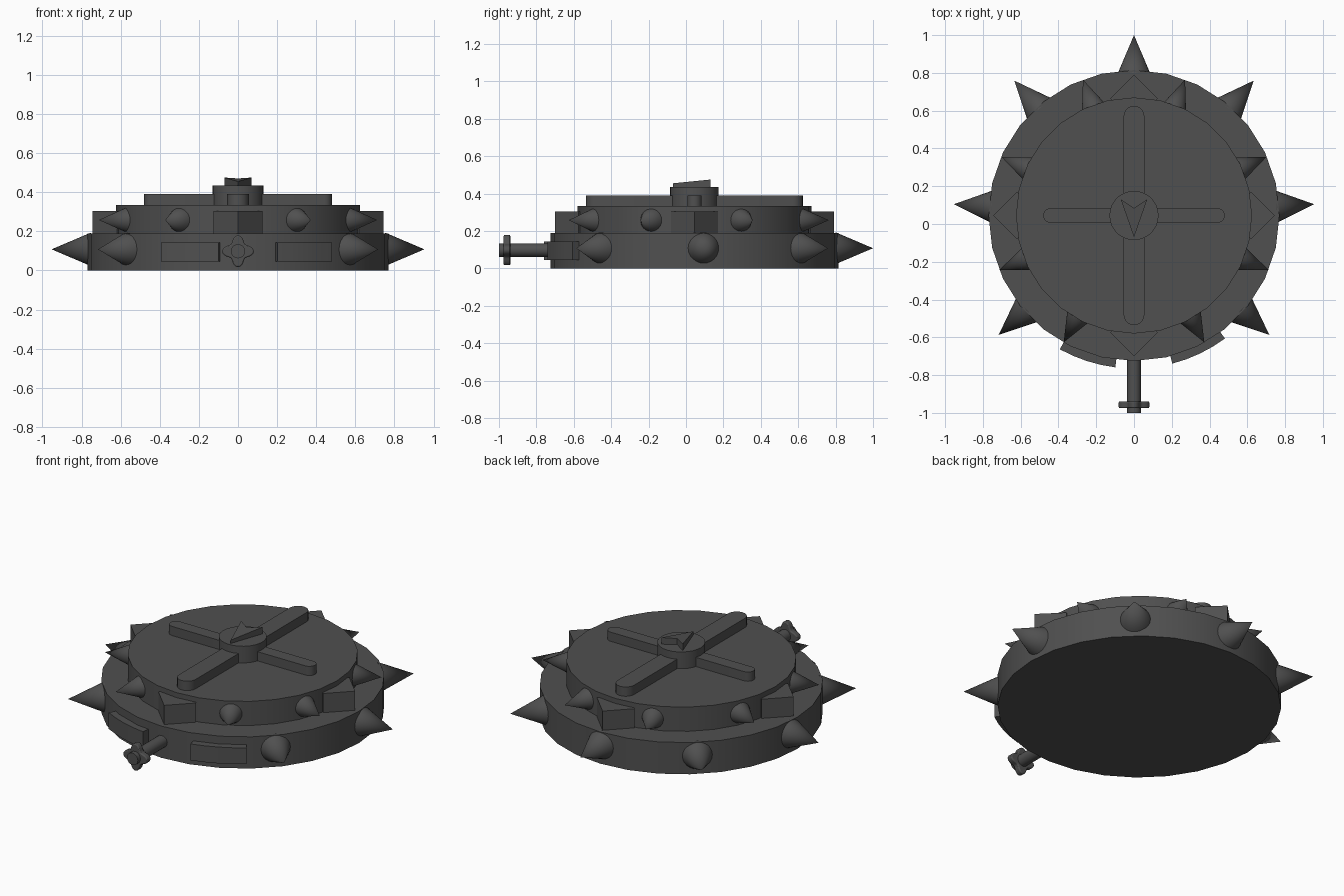
import bpy, bmesh
from math import sin, cos, radians, pi
from mathutils import Matrix, Vector

if "Cube" in bpy.data.objects:
    bpy.data.objects.remove(bpy.data.objects["Cube"])

CY = 0.045  # the discs sit slightly behind the origin
iron = bpy.data.materials.new("dark_iron")
COLOUR = (0.08, 0.08, 0.08, 1)
iron.diffuse_color = COLOUR
iron.use_nodes = True
iron.node_tree.nodes["Principled BSDF"].inputs["Base Color"].default_value = COLOUR
parts = []


def add(name, bm):
    bmesh.ops.recalc_face_normals(bm, faces=bm.faces)
    mesh = bpy.data.meshes.new(name)
    bm.to_mesh(mesh)
    bm.free()
    mesh.materials.append(iron)
    ob = bpy.data.objects.new(name, mesh)
    bpy.context.collection.objects.link(ob)
    parts.append(ob)
    return ob


def cone(name, start, end, r1, r2, sides):
    """Cylinder or cone running from start to end."""
    start, end = Vector(start), Vector(end)
    axis = end - start
    turn = axis.to_track_quat('Z', 'Y').to_matrix().to_4x4()
    bm = bmesh.new()
    bmesh.ops.create_cone(bm, cap_ends=True, segments=sides, radius1=r1, radius2=r2,
                          depth=axis.length,
                          matrix=Matrix.Translation((start + end) / 2) @ turn)
    return add(name, bm)


def prism(name, outline, z0, z1):
    """Upright extrusion of a flat outline; z1 may be a function of y."""
    bm = bmesh.new()
    low = [bm.verts.new((x, y, z0)) for x, y in outline]
    high = [bm.verts.new((x, y, z1(y) if callable(z1) else z1)) for x, y in outline]
    bm.faces.new(low)
    bm.faces.new(high)
    for i in range(len(low)):
        j = (i + 1) % len(low)
        bm.faces.new((low[i], low[j], high[j], high[i]))
    return add(name, bm)


def polar(r, deg, z=None):
    p = (r * cos(radians(deg)), CY + r * sin(radians(deg)))
    return p if z is None else (*p, z)


# Stacked body
cone("lower_disc", (0, CY, 0), (0, CY, 0.19), 0.77, 0.77, 28)
cone("upper_disc", (0, CY, 0.19), (0, CY, 0.335), 0.625, 0.625, 28)
cone("hub", (0, CY, 0.335), (0, CY, 0.435), 0.13, 0.13, 28)

# Spikes around both rims, mirrored left and right
for level, angles, base, tip, radius, z in (
        ("lower", (90, 48.4, 3.6, -41.4), 0.755, 0.955, 0.085, 0.108),
        ("upper", (69.4, 23.9, -22, -61), 0.61, 0.768, 0.065, 0.258)):
    for i, a in enumerate(angles):
        for side, deg in (("left", a), ("right", 180 - a)):
            if a == 90 and side == "right":
                continue
            cone(f"{level}_spike_{side}_{i}", polar(base, deg, z), polar(tip, deg, z),
                 radius, 0, 24)

# Wedge studs at the four quarters
for i in range(4):
    cx, cy = polar(0.62, 90 * i)
    prism(f"wedge_stud_{i}", [(cx + 0.125 * cos(k * pi / 2), cy + 0.125 * sin(k * pi / 2))
                              for k in range(4)], 0.19, 0.305)


# Round-ended cross bars on the lid
def capsule(half, r):
    pts = []
    for end, first in ((half - r, -pi / 2), (r - half, pi / 2)):
        pts += [(end + r * cos(first + pi * k / 10), r * sin(first + pi * k / 10))
                for k in range(11)]
    return pts


prism("cross_bar_side", [(x, CY + y) for x, y in capsule(0.48, 0.038)], 0.335, 0.39)
prism("cross_bar_long", [(y, CY - x) for x, y in capsule(0.58, 0.055)], 0.335, 0.391)

# Pointer with a sloping top
prism("pointer", [(0, -0.07), (0.07, 0.13), (0, 0.085), (-0.07, 0.13)],
      0.435, lambda y: 0.455 + 0.1 * (y + 0.07))

# Curved plates on the front rim
for side, a0 in (("right", -119), ("left", -75.5)):
    steps = [a0 + 22 * k / 4 for k in range(5)]
    prism(f"front_plate_{side}", [polar(0.81, a) for a in steps] +
          [polar(0.74, a) for a in reversed(steps)], 0.045, 0.143)

# Front valve: stem and four-lobed handle
Z = 0.098
cone("valve_stem", (0, -0.7, Z), (0, -1, Z), 0.036, 0.036, 20)
lobes = []
for k in range(64):
    a = 2 * pi * k / 64
    r = 0.066 + 0.015 * cos(4 * a)
    lobes.append((r * cos(a), r * sin(a)))
handle = prism("valve_handle", lobes, -0.018, 0.018)
handle.data.transform(Matrix.Translation((0, -0.957, Z)) @ Matrix.Rotation(pi / 2, 4, 'X'))
bevel = handle.modifiers.new("soft_rim", 'BEVEL')
bevel.width = 0.006
bevel.segments = 2
bevel.angle_limit = radians(50)

# Smooth round sides, crisp edges
bpy.ops.object.select_all(action='DESELECT')
for ob in parts:
    ob.select_set(True)
bpy.context.view_layer.objects.active = parts[0]
bpy.ops.object.shade_smooth_by_angle(angle=radians(30))
